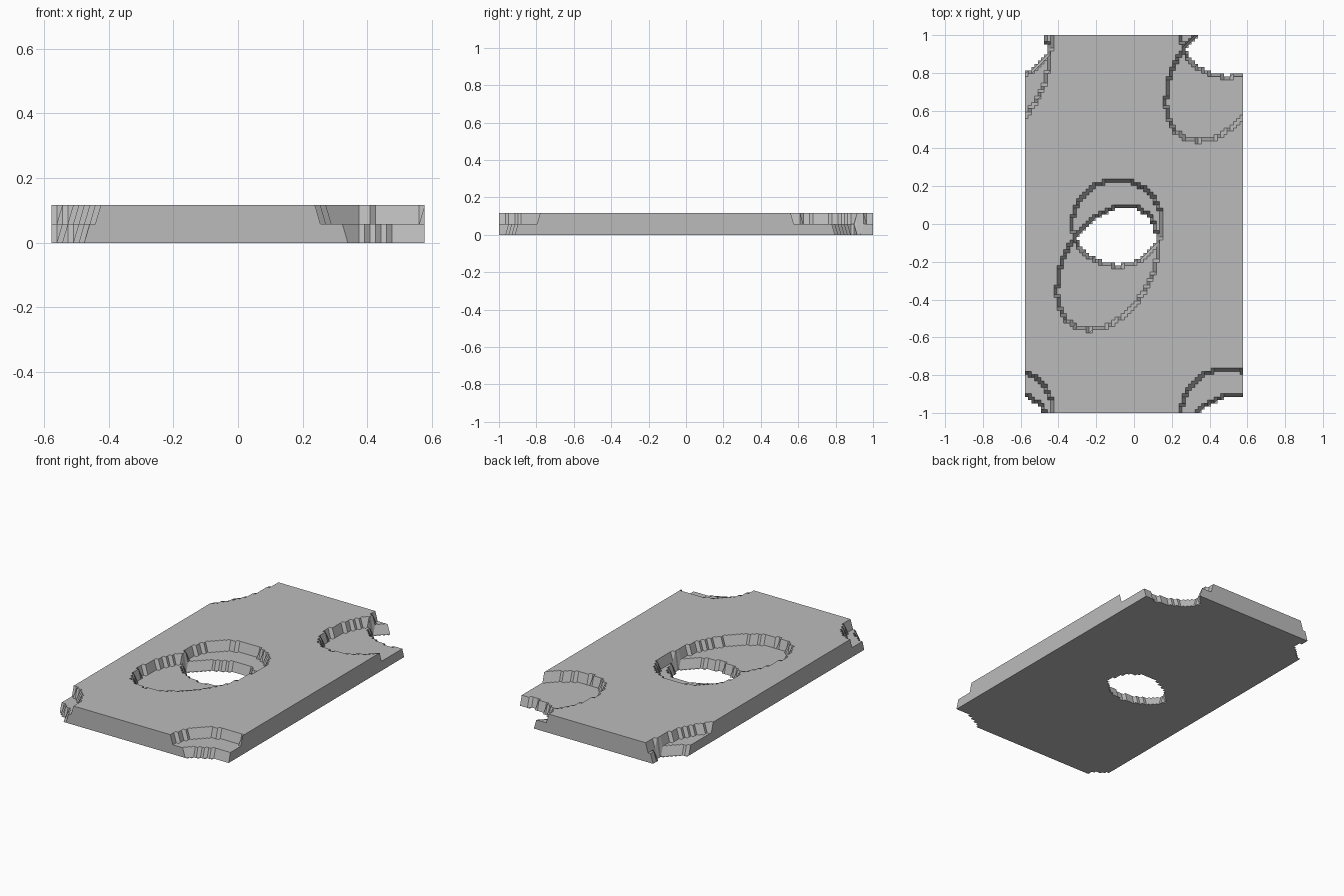
import bpy
import bmesh
from mathutils import Matrix

default = bpy.data.objects.get("Cube")
if default:
    bpy.data.objects.remove(default, do_unlink=True)

HALF_X, HALF_Y = 0.577, 1.0      # half size of the plate
STEP = 0.0583                    # depth of one etched level
COLUMNS, ROWS = 68, 118          # grid resolution of the stepped relief


def make_oval(cx, cy, xx, yy, xy):
    """Test for a tilted oval given its centre and spread terms."""
    inverse = Matrix(((xx, xy), (xy, yy))).inverted()

    def inside(x, y):
        # The pattern repeats at the plate centre and at each corner
        for sx, sy in ((0, 0), (1, 1), (1, -1), (-1, 1), (-1, -1)):
            dx = x - cx - sx * HALF_X
            dy = y - cy - sy * HALF_Y
            if (inverse[0][0] * dx * dx + 2 * inverse[0][1] * dx * dy
                    + inverse[1][1] * dy * dy) < 1:
                return True
        return False
    return inside


round_pocket = make_oval(-0.089, 0.005, 0.238 ** 2, 0.227 ** 2, 0)
tilted_pocket = make_oval(-0.14, -0.232, 0.268 ** 2, 0.328 ** 2, 0.032)


def level(x, y):
    """Each pocket removes one level; both together cut right through."""
    return STEP * (2 - round_pocket(x, y) - tilted_pocket(x, y))


# Flat sheet, with the through holes removed
bm = bmesh.new()
bmesh.ops.create_grid(bm, x_segments=COLUMNS, y_segments=ROWS, size=1)
for v in bm.verts:
    v.co.x *= HALF_X
    v.co.y *= HALF_Y
open_cells = [f for f in bm.faces
              if all(level(v.co.x, v.co.y) == 0 for v in f.verts)]
bmesh.ops.delete(bm, geom=open_cells, context="FACES")

# Raise a second sheet to the relief height, closing the sides
raised = bmesh.ops.extrude_face_region(bm, geom=bm.faces[:], use_keep_orig=True)
for v in raised["geom"]:
    if isinstance(v, bmesh.types.BMVert):
        v.co.z = level(v.co.x, v.co.y)
rim = [v for v in bm.verts if v.co.z == 0 and level(v.co.x, v.co.y) == 0]
bmesh.ops.remove_doubles(bm, verts=rim, dist=0.0001)
bmesh.ops.recalc_face_normals(bm, faces=bm.faces[:])

mesh = bpy.data.meshes.new("etched_plate")
bm.to_mesh(mesh)
bm.free()
plate = bpy.data.objects.new("etched_plate", mesh)
bpy.context.collection.objects.link(plate)

# Plain grey
grey = bpy.data.materials.new("plain_grey")
grey.use_nodes = True
colour = (0.5, 0.5, 0.5, 1)
grey.diffuse_color = colour
grey.node_tree.nodes["Principled BSDF"].inputs["Base Color"].default_value = colour
mesh.materials.append(grey)
